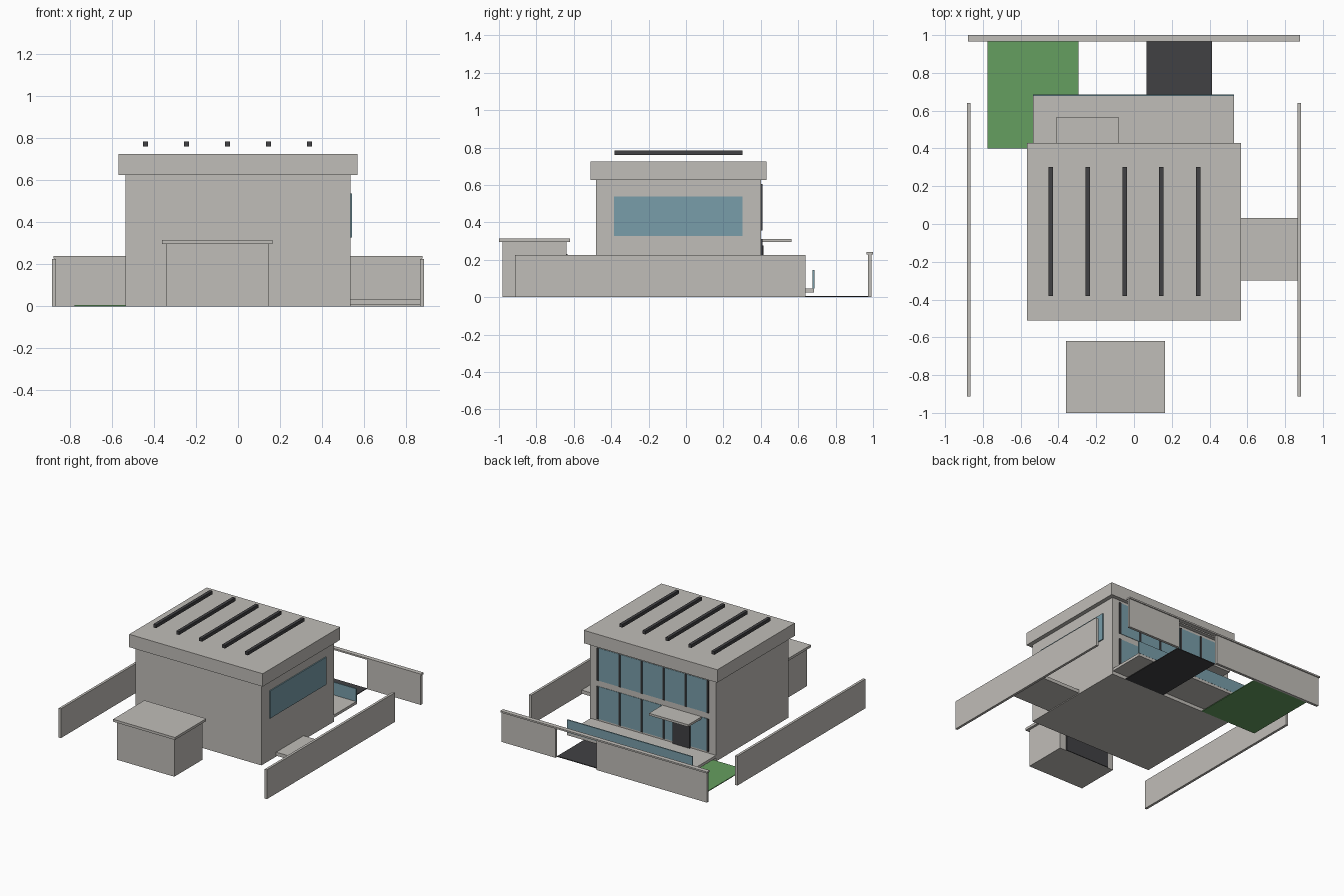
import bpy, bmesh

if "Cube" in bpy.data.objects:
    bpy.data.objects.remove(bpy.data.objects["Cube"])


def material(name, rgb):
    m = bpy.data.materials.new(name)
    m.diffuse_color = (*rgb, 1)
    m.use_nodes = True
    m.node_tree.nodes["Principled BSDF"].inputs["Base Color"].default_value = m.diffuse_color
    return m


CONCRETE = material("concrete", (0.53, 0.51, 0.48))
DARK = material("dark_metal", (0.053, 0.053, 0.057))
GLASS = material("glass", (0.19, 0.34, 0.40))
GRASS = material("grass", (0.13, 0.345, 0.115))


def box(name, x, y, z, mat):
    """Box from (min, max) ranges on each axis."""
    bm = bmesh.new()
    bmesh.ops.create_cube(bm, size=1)
    for v in bm.verts:
        v.co = [r[0] if c < 0 else r[1] for c, r in zip(v.co, (x, y, z))]
    me = bpy.data.meshes.new(name)
    bm.to_mesh(me)
    bm.free()
    me.materials.append(mat)
    ob = bpy.data.objects.new(name, me)
    bpy.context.collection.objects.link(ob)
    return ob


# House body, roof slab and roof beams
box("house_body", (-0.535, 0.535), (-0.48, 0.40), (0, 0.625), CONCRETE)
box("roof_slab", (-0.567, 0.567), (-0.51, 0.43), (0.625, 0.724), CONCRETE)
for i in range(5):
    cx = -0.44 + i * 0.195
    box(f"roof_beam_{i + 1}", (cx - 0.012, cx + 0.012), (-0.382, 0.302), (0.759, 0.784), DARK)

# Side window
box("side_window", (0.535, 0.543), (-0.384, 0.301), (0.326, 0.537), GLASS)

# Rear window bands with vertical mullions
for level, z0, z1 in (("lower", 0.06, 0.31), ("upper", 0.355, 0.605)):
    box(f"{level}_window_band", (-0.47, 0.47), (0.40, 0.403), (z0, z1), GLASS)
    for i in range(6):
        cx = -0.467 + i * 0.1868
        box(f"{level}_mullion_{i + 1}", (cx - 0.007, cx + 0.007), (0.40, 0.408), (z0, z1), DARK)

# Rear door and canopy
box("rear_door", (-0.32, -0.175), (0.40, 0.415), (0.048, 0.275), DARK)
box("door_canopy", (-0.413, -0.08), (0.40, 0.563), (0.294, 0.311), CONCRETE)

# Rear terrace with glass balustrade, and side patio
box("terrace", (-0.535, 0.53), (0.40, 0.685), (0.026, 0.047), CONCRETE)
box("terrace_balustrade", (-0.535, 0.53), (0.677, 0.686), (0.047, 0.145), GLASS)
box("side_patio", (0.535, 0.865), (-0.30, 0.032), (0.006, 0.033), CONCRETE)

# Front outbuilding
box("outbuilding", (-0.342, 0.145), (-0.98, -0.64), (0, 0.295), CONCRETE)
box("outbuilding_roof", (-0.361, 0.164), (-1.0, -0.62), (0.295, 0.314), CONCRETE)
box("outbuilding_door", (-0.29, 0.09), (-0.64, -0.633), (0, 0.23), DARK)

# Lawn and driveway
box("lawn", (-0.776, -0.293), (0.40, 0.972), (0, 0.006), GRASS)
box("driveway", (0.067, 0.414), (0.40, 0.972), (0, 0.006), DARK)

# Boundary walls, the rear one open at the driveway and bridged by a coping
for side, s in (("left", -1), ("right", 1)):
    box(f"{side}_boundary_wall", sorted((s * 0.866, s * 0.885)), (-0.913, 0.64), (0, 0.225), CONCRETE)
box("rear_wall_long", (-0.872, 0.067), (0.972, 0.992), (0, 0.228), CONCRETE)
box("rear_wall_short", (0.414, 0.872), (0.972, 0.992), (0, 0.228), CONCRETE)
box("rear_wall_coping", (-0.878, 0.878), (0.966, 1.0), (0.228, 0.24), CONCRETE)
